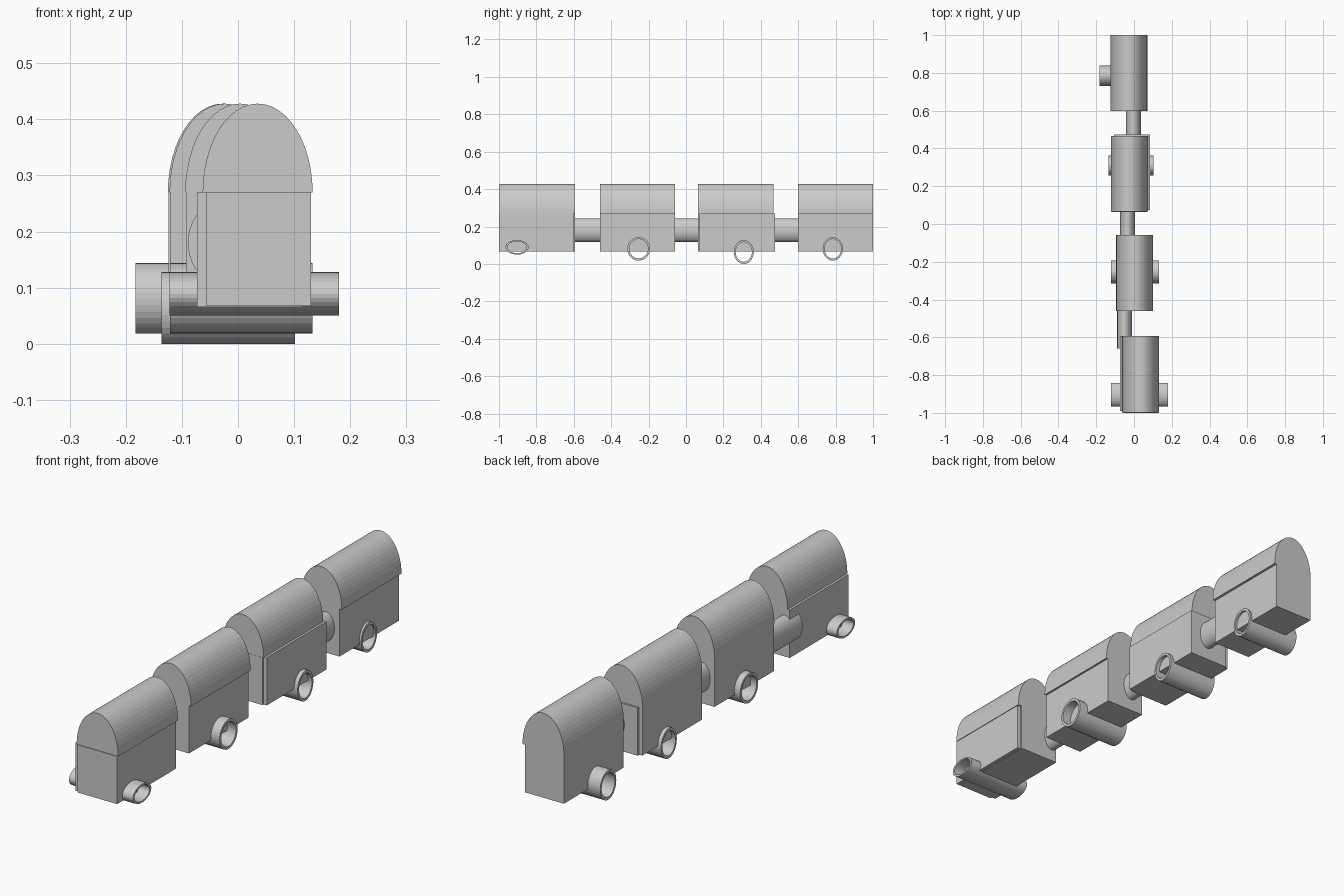
import bpy, bmesh
from math import pi, cos, sin

if "Cube" in bpy.data.objects:
    bpy.data.objects.remove(bpy.data.objects["Cube"])


def finish(name, bm):
    bmesh.ops.recalc_face_normals(bm, faces=bm.faces)
    mesh = bpy.data.meshes.new(name)
    bm.to_mesh(mesh)
    bm.free()
    obj = bpy.data.objects.new(name, mesh)
    bpy.context.collection.objects.link(obj)
    return obj


def box(name, x, y, z):
    bm = bmesh.new()
    bmesh.ops.create_cube(bm, size=1)
    for v in bm.verts:
        for i, (a, b) in enumerate((x, y, z)):
            v.co[i] = (a + b) / 2 + v.co[i] * (b - a)
    return finish(name, bm)


def prism_y(name, profile, y0, y1):
    """Extrude an (x, z) profile along y."""
    bm = bmesh.new()
    face = bm.faces.new([bm.verts.new((x, y0, z)) for x, z in profile])
    ext = bmesh.ops.extrude_face_region(bm, geom=[face])["geom"]
    bmesh.ops.translate(bm, vec=(0, y1 - y0, 0),
                        verts=[g for g in ext if isinstance(g, bmesh.types.BMVert)])
    return finish(name, bm)


def ellipse(cx, cz, rx, rz, n, sweep=2 * pi):
    count = n if sweep > pi else n + 1
    return [(cx + rx * cos(sweep * i / n), cz + rz * sin(sweep * i / n)) for i in range(count)]


def tube_x(name, x0, x1, y, z, ry, rz, inner=0.82, n=32):
    """Hollow elliptical pipe lying along x."""
    bm = bmesh.new()
    loops = [[bm.verts.new((x, a, b)) for a, b in ellipse(y, z, ry * k, rz * k, n)]
             for x, k in ((x0, 1), (x1, 1), (x1, inner), (x0, inner))]
    for j in range(4):
        p, q = loops[j], loops[(j + 1) % 4]
        for i in range(n):
            k = (i + 1) % n
            bm.faces.new((p[i], p[k], q[k], q[i]))
    return finish(name, bm)


BOTTOM, EAVE, ROOF_H = 0.067, 0.27, 0.158

# roof (x0, x1, y0, y1), body boxes (x0, x1, y0, y1), wheel tube (x0, x1, y, z, ry, rz)
cars = [
    ((-0.063, 0.133, -0.997, -0.594),
     [(-0.056, 0.130, -1.0, -0.602), (-0.073, 0.115, -0.990, -0.594)],
     (-0.122, 0.180, -0.903, 0.089, 0.062, 0.039)),
    ((-0.094, 0.101, -0.461, -0.059),
     [(-0.093, 0.092, -0.461, -0.059)],
     (-0.121, 0.133, -0.253, 0.081, 0.061, 0.063)),
    ((-0.122, 0.075, 0.065, 0.467),
     [(-0.120, 0.070, 0.064, 0.465), (-0.105, 0.085, 0.073, 0.475)],
     (-0.136, 0.102, 0.309, 0.064, 0.053, 0.064)),
    ((-0.125, 0.071, 0.598, 1.0),
     [(-0.124, 0.060, 0.598, 1.0)],
     (-0.183, 0.069, 0.785, 0.081, 0.054, 0.063)),
]

for i, (roof, bodies, wheel) in enumerate(cars, 1):
    # Arched roof
    x0, x1, y0, y1 = roof
    arch = ellipse((x0 + x1) / 2, EAVE, (x1 - x0) / 2, ROOF_H, 24, pi)
    prism_y(f"wagon_{i}_roof", arch, y0, y1)
    # Box body, some built from two offset boxes
    for j, (a, b, c, d) in enumerate(bodies):
        box(f"wagon_{i}_body_{j + 1}", (a, b), (c, d), (BOTTOM - 0.001 * j, EAVE))
    # Hollow wheel roller across the wagon
    tube_x(f"wagon_{i}_wheel", *wheel)

# Couplings between wagons
for i, (cx, y0, y1) in enumerate([(-0.050, -0.658, -0.40), (-0.034, -0.12, 0.12),
                                  (-0.003, 0.41, 0.66)], 1):
    prism_y(f"coupling_{i}", ellipse(cx, 0.18, 0.039, 0.062, 32), y0, y1)
